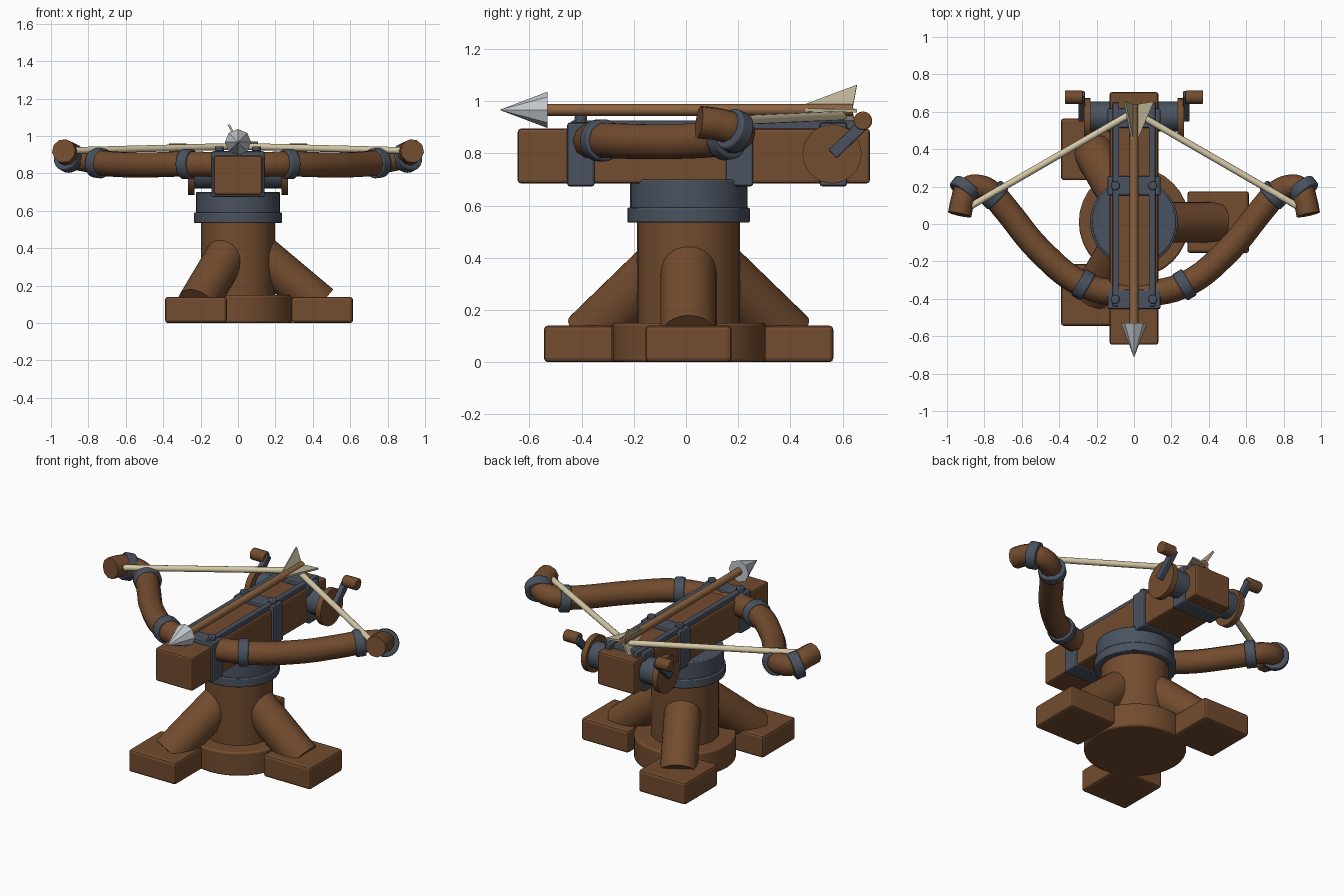
import bpy, math
from mathutils import Vector

cube = bpy.data.objects.get("Cube")
if cube:
    bpy.data.objects.remove(cube, do_unlink=True)


def material(name, rgb):
    m = bpy.data.materials.new(name)
    m.use_nodes = True
    m.diffuse_color = (*rgb, 1)
    m.node_tree.nodes["Principled BSDF"].inputs["Base Color"].default_value = (*rgb, 1)
    return m


WOOD = material("dark wood", (0.17, 0.072, 0.028))
STEEL = material("blue steel", (0.068, 0.085, 0.115))
SHAFT = material("light wood", (0.26, 0.125, 0.052))
TIP = material("bright steel", (0.55, 0.58, 0.62))
CORD = material("cream cord", (0.66, 0.58, 0.38))
VANE = material("feather", (0.48, 0.43, 0.29))


def finish(name, mat, bevel=0, smooth=True):
    ob = bpy.context.object
    ob.name = name
    ob.data.materials.clear()
    ob.data.materials.append(mat)
    if bevel:
        mod = ob.modifiers.new("Bevel", "BEVEL")
        mod.width = bevel
        mod.segments = 2
        mod.limit_method = "ANGLE"
    if smooth:
        bpy.ops.object.shade_smooth_by_angle(angle=math.radians(40))
    return ob


def box(name, mat, center, size, bevel=0.012):
    bpy.ops.mesh.primitive_cube_add(size=1, location=center)
    bpy.context.object.scale = size
    bpy.ops.object.transform_apply(location=False, rotation=False, scale=True)
    return finish(name, mat, bevel, False)


def rod(name, mat, a, b, r, r2=None, sides=24, bevel=0):
    """Cylinder or cone running from point a to point b."""
    a, b = Vector(a), Vector(b)
    d = b - a
    bpy.ops.mesh.primitive_cone_add(vertices=sides, radius1=r, radius2=r if r2 is None else r2,
                                    depth=d.length, location=(a + b) / 2)
    bpy.context.object.rotation_euler = d.to_track_quat("Z", "Y").to_euler()
    return finish(name, mat, bevel)


def tube(name, mat, points, r):
    """Smooth round tube through the points."""
    cu = bpy.data.curves.new(name, "CURVE")
    cu.dimensions = "3D"
    cu.bevel_depth = r
    cu.bevel_resolution = 3
    cu.resolution_u = 5
    cu.use_fill_caps = True
    sp = cu.splines.new("BEZIER")
    sp.bezier_points.add(len(points) - 1)
    for bp, p in zip(sp.bezier_points, points):
        bp.co = p
        bp.handle_left_type = bp.handle_right_type = "AUTO"
    ob = bpy.data.objects.new(name, cu)
    bpy.context.collection.objects.link(ob)
    bpy.ops.object.select_all(action="DESELECT")
    ob.select_set(True)
    bpy.context.view_layer.objects.active = ob
    bpy.ops.object.convert(target="MESH")
    return finish(name, mat)


CY = 0.01  # pedestal axis

# Pedestal: disc, column and turning collars
rod("base_disc", WOOD, (0, CY, 0), (0, CY, 0.15), 0.295, sides=32, bevel=0.01)
rod("column", WOOD, (0, CY, 0.1), (0, CY, 0.56), 0.197, sides=32)
rod("lower_collar", STEEL, (0, CY, 0.535), (0, CY, 0.592), 0.235, sides=32, bevel=0.006)
rod("upper_collar", STEEL, (0, CY, 0.585), (0, CY, 0.7), 0.225, sides=32, bevel=0.006)

# Three feet, each with a sloping strut
for i in range(3):
    c, s = math.cos(i * math.tau / 3), math.sin(i * math.tau / 3)
    box(f"foot_{i + 1}", WOOD, (0.45 * c, CY + 0.45 * s, 0.07), (0.33, 0.33, 0.14), 0.015)
    rod(f"strut_{i + 1}", WOOD, (0.44 * c, CY + 0.44 * s, 0.097), (0.02 * c, CY + 0.02 * s, 0.45), 0.108)

# Stock with steel bands
box("stock", WOOD, (0, 0.03, 0.79), (0.26, 1.35, 0.21), 0.012)
for name, y in (("front_band", -0.403), ("middle_band", 0.205), ("rear_band", 0.565)):
    box(name, STEEL, (0, y, 0.796), (0.284, 0.105, 0.245), 0.01)

# Winch drum through the stock
rod("winch_drum", STEEL, (-0.24, 0.575, 0.8), (0.24, 0.575, 0.8), 0.08)

for side, k in (("left", 1), ("right", -1)):
    # Guide rails and bolts
    box(f"{side}_rail", STEEL, (k * 0.097, 0.105, 0.908), (0.036, 1.09, 0.036), 0.006)
    for where, y in (("front", -0.403), ("middle", 0.205)):
        rod(f"{side}_{where}_bolt", STEEL, (k * 0.1, y, 0.9), (k * 0.1, y, 0.945), 0.024, sides=12, bevel=0.006)

    # Winch wheel and crank
    rod(f"{side}_winch_wheel", WOOD, (k * 0.232, 0.56, 0.798), (k * 0.268, 0.56, 0.798), 0.113, sides=32)
    crank = box(f"{side}_crank_arm", STEEL, (k * 0.28, 0.63, 0.863), (0.035, 0.19, 0.045), 0.006)
    crank.rotation_euler.x = math.radians(44)
    rod(f"{side}_crank_handle", WOOD, (k * 0.275, 0.678, 0.925), (k * 0.37, 0.678, 0.925), 0.036, sides=16, bevel=0.006)

    # Curved bow limb and its turned-back tip
    path = [(0, -0.385, 0.845), (0.27, -0.325, 0.85), (0.5, -0.145, 0.845), (0.67, 0.06, 0.85),
            (0.755, 0.165, 0.86)]
    tube(f"{side}_limb", WOOD, [(k * x, y, z) for x, y, z in path], 0.07)
    tip = [(0.74, 0.15, 0.857), (0.81, 0.195, 0.87), (0.89, 0.19, 0.89), (0.915, 0.13, 0.91),
           (0.932, 0.05, 0.92)]
    tube(f"{side}_limb_tip", WOOD, [(k * x, y, z) for x, y, z in tip], 0.064)

    # Steel rings on the limb
    rings = (("inner", (0.27, -0.325, 0.85), (0.86, 0.5, 0)),
             ("elbow", (0.745, 0.155, 0.856), (0.72, 0.67, 0.1)),
             ("outer", (0.905, 0.185, 0.887), (0.6, -0.75, 0.3)))
    for where, c, d in rings:
        c = Vector((k * c[0], c[1], c[2]))
        d = Vector((k * d[0], d[1], d[2])).normalized() * 0.03
        rod(f"{side}_{where}_ring", STEEL, c - d, c + d, 0.081, bevel=0.008)

    # Bowstring half
    rod(f"{side}_string", CORD, (k * 0.9, 0.08, 0.922), (0, 0.6, 0.945), 0.018, sides=12)

# Loaded arrow
AZ = 0.967
rod("arrow_shaft", SHAFT, (0, -0.54, AZ), (0, 0.64, AZ), 0.023, sides=12)
rod("arrow_head", TIP, (0, -0.53, AZ), (0, -0.715, AZ), 0.07, 0, sides=8)

# Three swept feather vanes
for i in range(3):
    a = math.radians(118 + 120 * i)
    out = Vector((math.cos(a), 0, math.sin(a)))
    across = Vector((-math.sin(a), 0, math.cos(a))) * 0.006
    profile = [(0.44, 0.015), (0.655, 0.106), (0.64, 0.015)]
    mid = [Vector((0, y, AZ)) + out * r for y, r in profile]
    me = bpy.data.meshes.new(f"vane_{i + 1}")
    me.from_pydata([p + across for p in mid] + [p - across for p in mid], [],
                   [(0, 1, 2), (5, 4, 3), (0, 3, 4, 1), (1, 4, 5, 2), (2, 5, 3, 0)])
    me.materials.append(VANE)
    bpy.context.collection.objects.link(bpy.data.objects.new(f"vane_{i + 1}", me))
